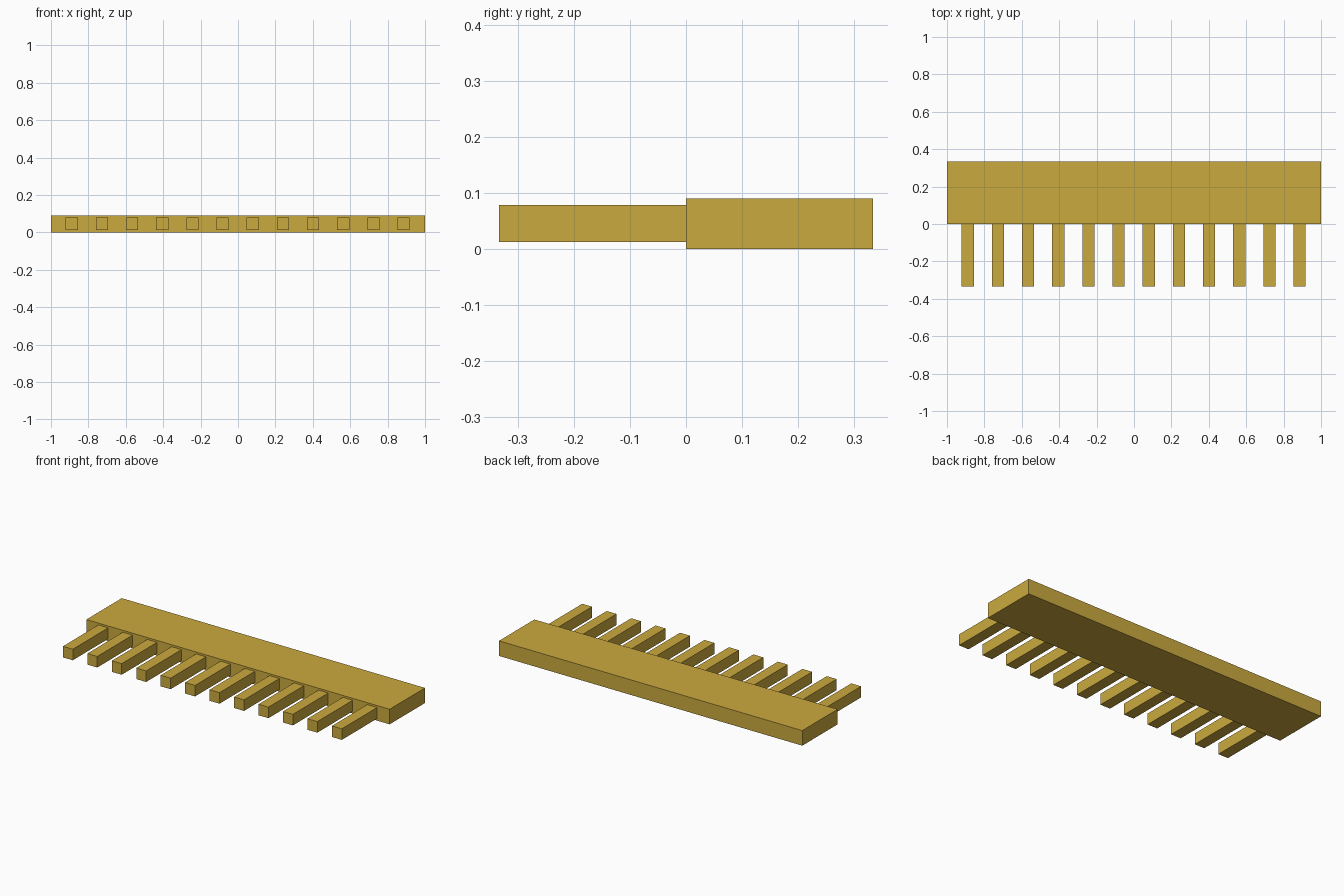
import bpy

if "Cube" in bpy.data.objects:
    bpy.data.objects.remove(bpy.data.objects["Cube"])

gold = bpy.data.materials.new("gold")
gold.diffuse_color = (0.60, 0.40, 0.05, 1)
gold.use_nodes = True
gold.node_tree.nodes["Principled BSDF"].inputs["Base Color"].default_value = gold.diffuse_color


def box(name, lo, hi):
    """Axis-aligned box between two corners."""
    centre = [(a + b) / 2 for a, b in zip(lo, hi)]
    bpy.ops.mesh.primitive_cube_add(size=1, location=centre)
    ob = bpy.context.object
    ob.name = name
    ob.scale = [b - a for a, b in zip(lo, hi)]
    bpy.ops.object.transform_apply(location=False, rotation=False, scale=True)
    ob.data.materials.append(gold)
    return ob


# Solid bar along the back
box("connector_body", (-1, 0, 0), (1, 0.333, 0.09))

# Row of square pins, facing the front
PINS, FIRST, STEP, HALF = 12, -0.889, 0.1613, 0.0325
for i in range(PINS):
    x = FIRST + i * STEP
    box(f"pin_{i + 1}", (x - HALF, -0.333, 0.0125), (x + HALF, 0, 0.0785))
